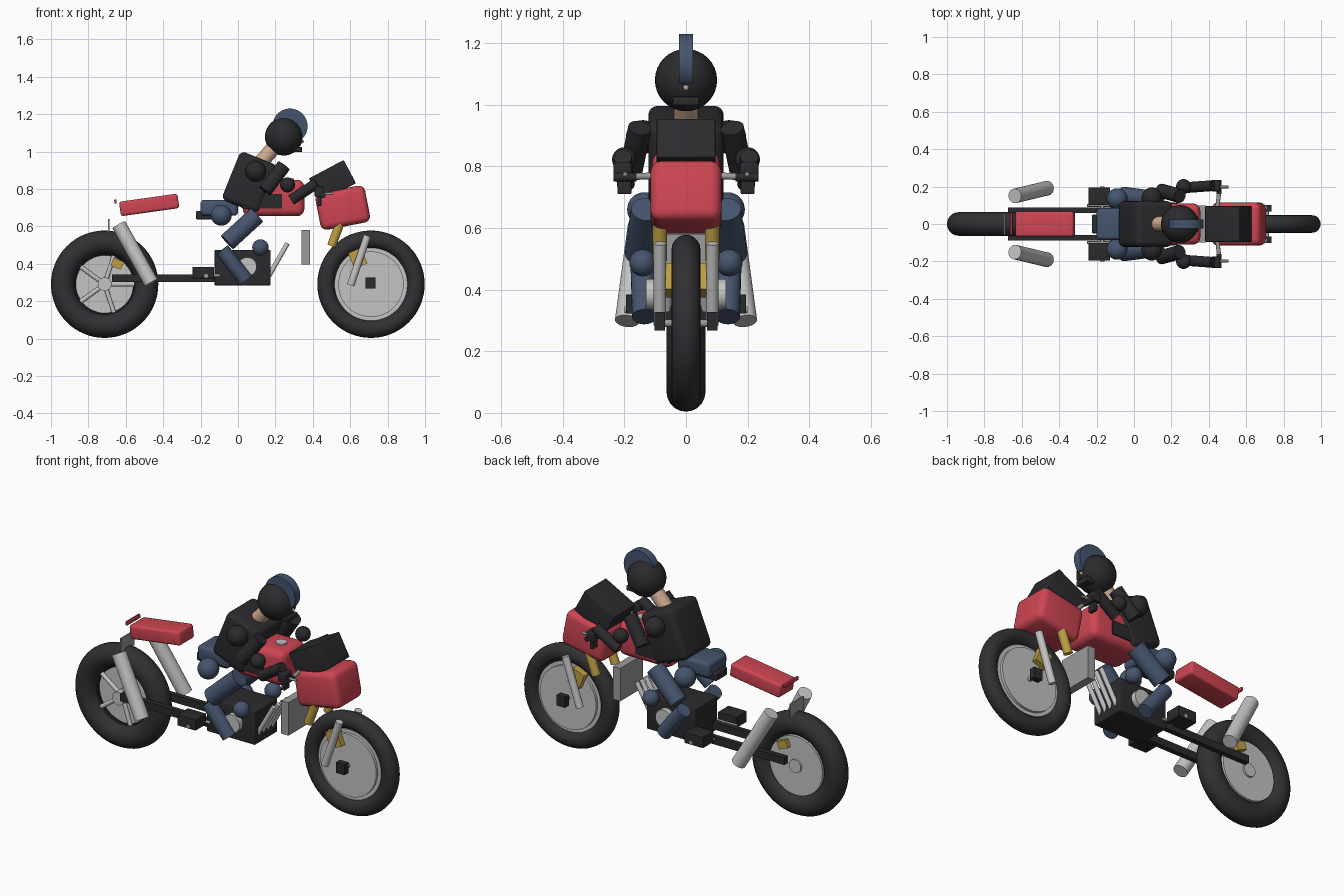
import bpy, math
from mathutils import Vector, Matrix

if "Cube" in bpy.data.objects:
    bpy.data.objects.remove(bpy.data.objects["Cube"])


def mat(name, r, g, b):
    m = bpy.data.materials.new(name)
    m.diffuse_color = (r, g, b, 1)
    m.use_nodes = True
    m.node_tree.nodes["Principled BSDF"].inputs["Base Color"].default_value = m.diffuse_color
    return m


BLACK = mat("black", .024, .024, .027)
TYRE = mat("tyre_rubber", .03, .03, .034)
RED = mat("red_paint", .62, .06, .085)
NAVY = mat("navy_cloth", .06, .09, .155)
SILVER = mat("silver", .55, .55, .56)
STEEL = mat("steel", .33, .33, .34)
GOLD = mat("gold", .52, .35, .06)
SKIN = mat("skin", .62, .40, .28)


def finish(name, m, smooth=True):
    o = bpy.context.object
    o.name = name
    o.data.materials.append(m)
    if smooth:
        bpy.ops.object.shade_smooth_by_angle(angle=math.radians(35))
    return o


def box(name, m, c, size, tilt=0, bevel=0.0):
    """Box tilted in the side plane (positive lifts the +x end)."""
    bpy.ops.mesh.primitive_cube_add(size=1, location=c)
    o = bpy.context.object
    o.data.transform(Matrix.Diagonal((*size, 1)))
    o.rotation_euler = (0, -math.radians(tilt), 0)
    if bevel:
        b = o.modifiers.new("round", 'BEVEL')
        b.width, b.segments = bevel, 4
        bpy.ops.object.modifier_apply(modifier="round")
    return finish(name, m, bevel > 0)


def rod(name, m, a, b, r, n=24):
    """Cylinder between two points."""
    a, b = Vector(a), Vector(b)
    bpy.ops.mesh.primitive_cylinder_add(vertices=n, radius=r, depth=(b - a).length,
                                        location=(a + b) / 2)
    bpy.context.object.rotation_euler = (b - a).to_track_quat('Z', 'Y').to_euler()
    return finish(name, m)


def ball(name, m, c, r):
    bpy.ops.mesh.primitive_uv_sphere_add(segments=32, ring_count=16, radius=r, location=c)
    return finish(name, m)


def ring(name, m, c, major, minor, seg=64, minor_seg=20):
    bpy.ops.mesh.primitive_torus_add(major_radius=major, minor_radius=minor, location=c,
                                     major_segments=seg, minor_segments=minor_seg,
                                     rotation=(math.pi / 2, 0, 0))
    return finish(name, m)


RX, FX, WZ = -.713, .711, .291

# Rear wheel: tyre, rim, spokes, hub and brake disc
ring("rear_tyre", TYRE, (RX, 0, WZ), .224, .063)
ring("rear_rim", BLACK, (RX, 0, WZ), .162, .008, 48, 8)
rod("rear_disc", SILVER, (RX, .02, WZ), (RX, .04, WZ), .165, 48)
for i in range(5):
    a = math.radians(72 * i)
    rod("rear_spoke", SILVER, (RX, -.01, WZ),
        (RX + .16 * math.cos(a), -.01, WZ + .16 * math.sin(a)), .012, 12)
rod("rear_hub", SILVER, (RX, -.05, WZ), (RX, .05, WZ), .037)

# Front wheel: tyre, rim and twin brake discs
ring("front_tyre", TYRE, (FX, 0, WZ), .24, .047)
ring("front_rim", SILVER, (FX, 0, WZ), .192, .011, 48, 8)
rod("front_disc", SILVER, (FX, -.035, WZ), (FX, .035, WZ), .175, 48)
rod("front_web", SILVER, (FX, -.02, WZ), (FX, .02, WZ), .195, 48)
rod("front_axle", STEEL, (FX, -.085, WZ), (FX, .085, WZ), .012)

# Bodywork
box("front_fairing", RED, (.56, 0, .70), (.27, .23, .20), 11, .035)
box("windscreen", BLACK, (.505, 0, .844), (.21, .19, .14), 28, .004)
box("fuel_tank", RED, (.19, 0, .752), (.33, .22, .195), 0, .04)
rod("tank_cap", SILVER, (.27, 0, .84), (.27, 0, .857), .03)
box("tail", RED, (-.475, 0, .715), (.315, .135, .078), 8, .014)
box("tail_light", RED, (-.655, 0, .733), (.012, .12, .022), 8, .003)
box("number_plate", STEEL, (-.69, 0, .60), (.008, .12, .08))
box("seat", NAVY, (-.10, 0, .70), (.20, .17, .085), 0, .02)
box("seat_base", BLACK, (-.13, 0, .66), (.19, .10, .045), 0, .008)
box("frame", BLACK, (.13, 0, .735), (.21, .232, .078))

# Engine, radiator and exhaust headers
box("engine", BLACK, (.025, 0, .38), (.30, .20, .19), 0, .005)
rod("clutch_cover", SILVER, (.05, -.13, .385), (.05, .13, .385), .05, 32)
box("radiator", STEEL, (.362, 0, .488), (.045, .20, .185))
for y in (-.06, -.02, .02, .06):
    rod("exhaust_header", SILVER, (.265, y, .51), (.165, y, .335), .0125, 16)

# Head: neck, helmet, crest, chin guard and nose
rod("neck", SKIN, (.12, 0, .94), (.19, 0, 1.02), .04)
ball("helmet", BLACK, (.245, 0, 1.08), .101)
rod("helmet_crest", NAVY, (.278, -.023, 1.136), (.278, .023, 1.136), .094, 48)
box("chin_guard", BLACK, (.312, 0, 1.012), (.06, .085, .028), 0, .004)
ball("nose", SKIN, (.343, 0, 1.055), .009)

# Torso
box("torso", BLACK, (.062, 0, .835), (.215, .245, .28), -22, .03)

# Parts that repeat on both sides
for s in (-1, 1):
    # Fork, caliper and axle block
    rod("fork_lower", SILVER, (.602, s * .085, .285), (.692, s * .085, .55), .02)
    rod("fork_upper", GOLD, (.50, s * .085, .495), (.575, s * .085, .70), .024)
    box("axle_block", BLACK, (.709, s * .085, .297), (.052, .035, .06))
    box("front_caliper", GOLD, (.64, s * .047, .43), (.075, .04, .09), 22)
    box("rear_caliper", GOLD, (-.645, s * .05, .40), (.06, .03, .045), -22)
    # Swingarm, silencer and footrest
    box("swingarm", BLACK, (-.385, s * .073, .323), (.58, .028, .042))
    rod("silencer", SILVER, (-.637, s * .15, .608), (-.463, s * .192, .298), .039, 32)
    box("boot", BLACK, (-.185, s * .148, .353), (.115, .095, .062), 0, .003)
    rod("footrest", STEEL, (-.17, s * .08, .335), (-.17, s * .20, .335), .011, 16)
    rod("foot_lever", STEEL, (-.25, s * .10, .338), (-.10, s * .10, .338), .008, 12)
    # Leg
    ball("hip", NAVY, (-.09, s * .135, .66), .056)
    rod("thigh", NAVY, (.10, s * .13, .66), (-.058, s * .15, .515), .049)
    ball("knee", NAVY, (.12, s * .14, .487), .044)
    rod("shin", NAVY, (-.085, s * .14, .475), (.042, s * .135, .312), .04)
    # Arm
    ball("shoulder", BLACK, (.095, s * .14, .895), .055)
    rod("upper_arm", BLACK, (.245, s * .15, .925), (.145, s * .178, .79), .038)
    ball("elbow", BLACK, (.265, s * .20, .822), .04)
    rod("forearm", BLACK, (.42, s * .205, .83), (.285, s * .195, .742), .029)
    # Hand, grip and lever
    box("hand", BLACK, (.435, s * .205, .785), (.05, .06, .055), 0, .008)
    rod("grip", BLACK, (.455, s * .16, .765), (.455, s * .235, .765), .014, 16)
    box("fingers", BLACK, (.435, s * .20, .735), (.022, .045, .05), 0, .004)
    rod("brake_lever", STEEL, (.42, s * .198, .775), (.505, s * .198, .775), .007, 12)
    rod("handlebar", STEEL, (.445, s * .08, .77), (.455, s * .17, .767), .011, 16)
